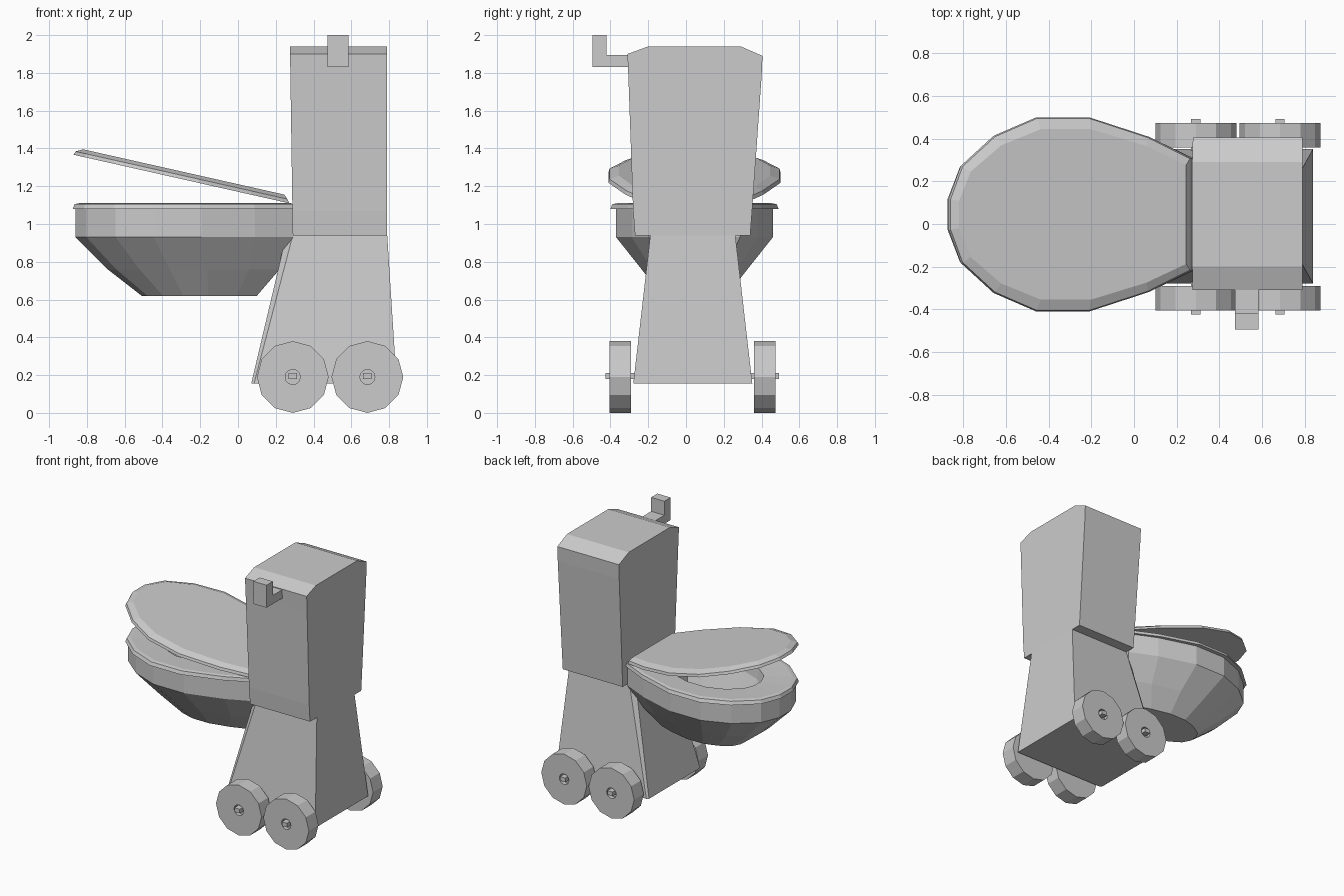
import bpy, bmesh
from math import sin, cos, pi

if "Cube" in bpy.data.objects:
    bpy.data.objects.remove(bpy.data.objects["Cube"])

CY = 0.045  # centre line of the body in y


def make(name, bm):
    bmesh.ops.recalc_face_normals(bm, faces=bm.faces)
    me = bpy.data.meshes.new(name)
    bm.to_mesh(me)
    bm.free()
    ob = bpy.data.objects.new(name, me)
    bpy.context.collection.objects.link(ob)
    return ob


def loft(name, rings):
    """Skin a stack of equal-length closed rings and cap both ends."""
    bm = bmesh.new()
    vs = [[bm.verts.new(p) for p in r] for r in rings]
    n = len(rings[0])
    for a, b in zip(vs, vs[1:]):
        for i in range(n):
            bm.faces.new((a[i], a[(i + 1) % n], b[(i + 1) % n], b[i]))
    bm.faces.new(vs[0])
    bm.faces.new(vs[-1])
    return make(name, bm)


# Egg outline: (fraction of length, fraction of half width)
EGG = [(0, .16), (.05, .5), (.185, .81), (.36, 1), (.58, 1), (.825, .8), (1, .58)]


def egg(x0, x1, hw, z, slope=0.0):
    pts = [(t, w) for t, w in EGG] + [(t, -w) for t, w in reversed(EGG)]
    out = []
    for t, w in pts:
        x = x0 + t * (x1 - x0)
        out.append((x, CY + w * hw, z + slope * (0.27 - x)))
    return out


# Bowl with its seat flange and hollow inside
loft("bowl", [
    egg(-.51, .10, .17, .62),
    egg(-.69, .22, .28, .76),
    egg(-.86, .29, .415, .93),
    egg(-.86, .29, .415, 1.08),
    egg(-.875, .29, .445, 1.08),
    egg(-.865, .29, .435, 1.105),
    egg(-.84, .28, .41, 1.11),
    egg(-.63, .08, .25, 1.10),
    egg(-.61, .06, .24, 1.02),
    egg(-.45, .00, .13, .75),
])

# Half-open lid
loft("lid", [
    egg(-.87, .27, .455, 1.11, .225),
    egg(-.86, .262, .45, 1.13, .225),
    egg(-.82, .245, .40, 1.15, .225),
])

# Tank: side profile (y, z) swept along x
TANK = [(-.27, .94), (-.28, 1.07), (-.305, 1.78), (-.31, 1.90), (-.20, 1.94),
        (.29, 1.94), (.405, 1.89), (.40, 1.78), (.35, 1.07), (.34, .94)]
loft("tank", [
    [(.29 - .015 * (z - .94), y, z) for y, z in TANK],
    [(.79, y, z) for y, z in TANK],
])


# Flared pedestal with slightly cut front corners
def pedestal_ring(xf, xc, xb, hf, hc, hb, z):
    half = [(xf, hf), (xc, hc), (xb, hb)]
    return ([(x, .036 + h, z) for x, h in half]
            + [(x, .036 - h, z) for x, h in reversed(half)])


loft("pedestal", [
    pedestal_ring(.07, .085, .84, .305, .315, .315, .155),
    pedestal_ring(.255, .29, .79, .20, .225, .225, .94),
])

# Flush handle: L-shaped profile
HANDLE = [(-.30, 1.83), (-.495, 1.83), (-.495, 2.0),
          (-.42, 2.0), (-.42, 1.895), (-.30, 1.895)]
loft("flush_handle", [[(x, y, z) for y, z in HANDLE] for x in (.475, .585)])


# Wheels with recessed hubs and square axle ends
def circle(cx, y, r):
    return [(cx + r * sin(i * pi / 6), y, .19 + r * cos(i * pi / 6))
            for i in range(12)]


def square(cx, y, h):
    return [(cx + a * h, y, .195 + b * h * .7)
            for a, b in ((-1, -1), (1, -1), (1, 1), (-1, 1))]


for side, inner, outer, tip in (("front", -.29, -.405, -.425),
                                ("back", .36, .475, .492)):
    s = -1 if side == "front" else 1
    for end, cx in (("left", .29), ("right", .685)):
        loft(f"{side}_{end}_wheel", [
            circle(cx, inner, .19), circle(cx, outer, .19),
            circle(cx, outer, .04), circle(cx, outer - s * .03, .04)])
        loft(f"{side}_{end}_axle", [
            square(cx, inner - s * .06, .022), square(cx, tip, .022)])
